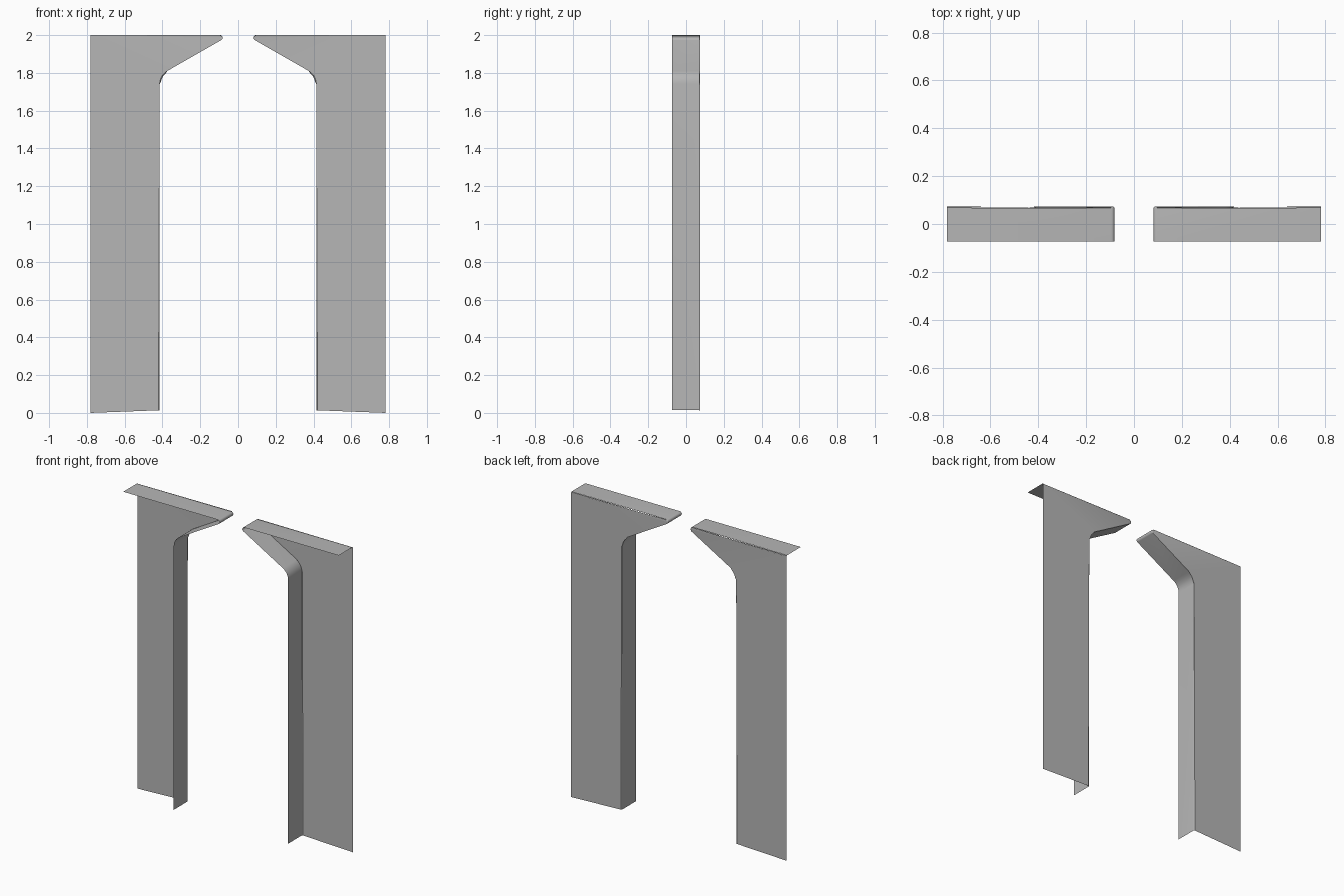
import bpy, bmesh, math
from mathutils import Vector

if "Cube" in bpy.data.objects:
    bpy.data.objects.remove(bpy.data.objects["Cube"])

HALF_DEPTH = 0.073


def fillet(a, corner, b, radius, steps):
    """Arc points that round the corner between a and b."""
    a, c, b = Vector(a), Vector(corner), Vector(b)
    u, v = (a - c).normalized(), (b - c).normalized()
    half = u.angle(v) / 2
    centre = c + (u + v).normalized() * radius / math.sin(half)
    start = c + u * radius / math.tan(half) - centre
    end = c + v * radius / math.tan(half) - centre
    turn = start.angle_signed(end)
    pts = []
    for i in range(steps + 1):
        t = -turn * i / steps
        pts.append(centre + Vector((start.x * math.cos(t) - start.y * math.sin(t),
                                    start.x * math.sin(t) + start.y * math.cos(t))))
    return pts


# Outline of the right panel (x, z): top edge, pointed bracket, inner leg
top, tip, elbow, foot = (0.781, 2.0), (0.043, 2.0), (0.415, 1.787), (0.415, 0.014)
path = [Vector(top)]
path += fillet(top, tip, elbow, 0.014, 8)
path += fillet(tip, elbow, foot, 0.08, 6)
path.append(Vector(foot))
outline = path + [Vector((0.781, 0.0))]

# Back plate
bm = bmesh.new()
verts = [bm.verts.new((p.x, HALF_DEPTH, p.y)) for p in outline]
bm.faces.new(verts)

# Flange folded forward along the top and inner edges; outer side and foot stay open
n = len(path)
rim = [bm.verts.new((p.x, -HALF_DEPTH, p.y)) for p in path]
for i in range(n - 1):
    bm.faces.new((verts[i], verts[i + 1], rim[i + 1], rim[i]))

# Softened fold
fold = [bm.edges.get((verts[i], verts[i + 1])) for i in range(n - 1)]
bmesh.ops.bevel(bm, geom=fold, offset=0.006, segments=4, profile=0.5, affect='EDGES')
bmesh.ops.recalc_face_normals(bm, faces=bm.faces)
if max(bm.faces, key=lambda f: f.calc_area()).normal.y < 0:
    bmesh.ops.reverse_faces(bm, faces=bm.faces)

mesh = bpy.data.meshes.new("side_panels")
bm.to_mesh(mesh)
bm.free()
panel = bpy.data.objects.new("side_panels", mesh)
bpy.context.collection.objects.link(panel)

# Dark grey finish
grey = bpy.data.materials.new("dark_grey")
grey.diffuse_color = (0.47, 0.47, 0.47, 1)
grey.use_nodes = True
grey.node_tree.nodes["Principled BSDF"].inputs["Base Color"].default_value = grey.diffuse_color
mesh.materials.append(grey)

# Matching left panel
panel.modifiers.new("mirror", 'MIRROR').use_axis = (True, False, False)

bpy.context.view_layer.objects.active = panel
panel.select_set(True)
bpy.ops.object.shade_smooth_by_angle(angle=math.radians(40))
